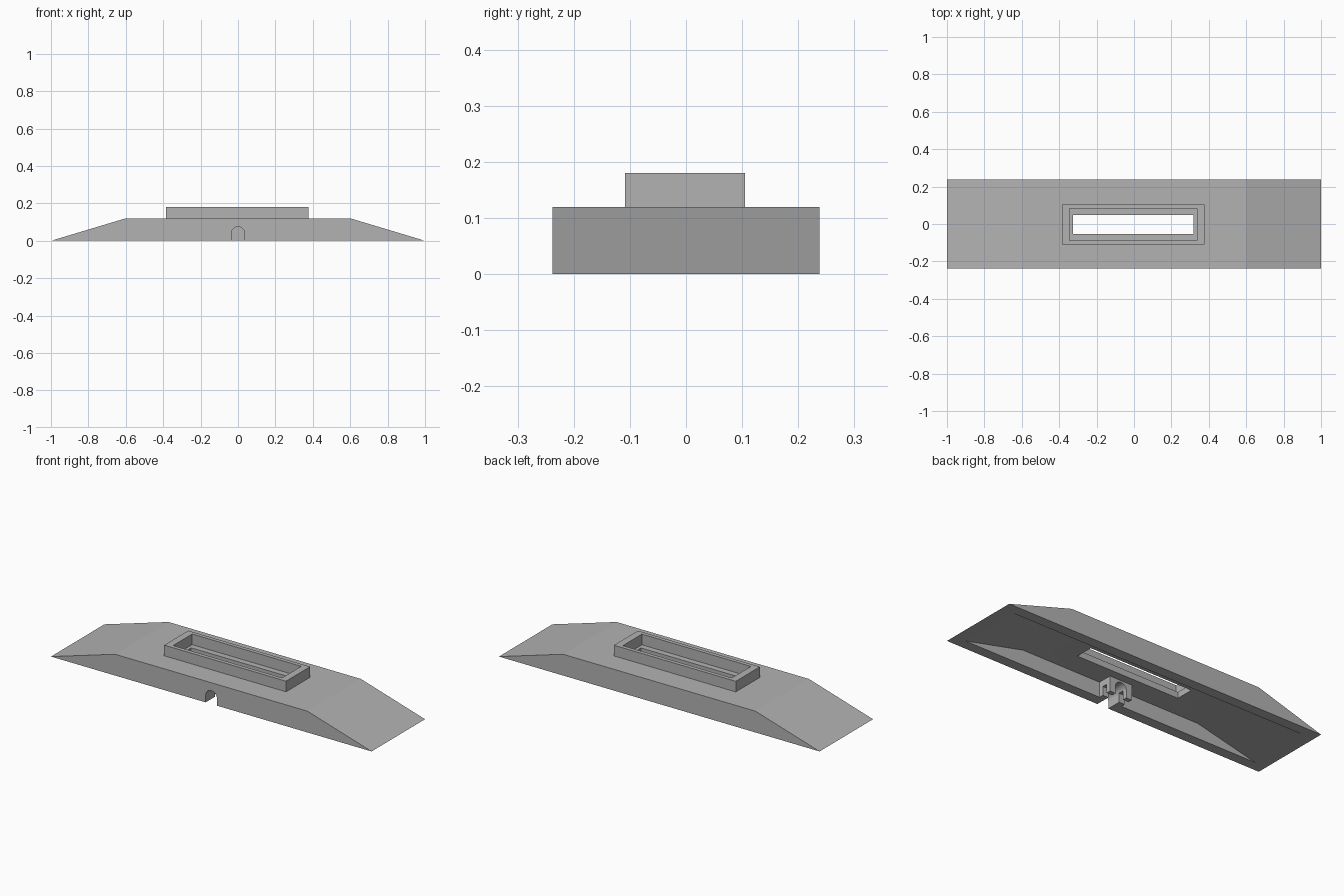
import bpy
import bmesh
import math
from mathutils import Vector

cube = bpy.data.objects.get("Cube")
if cube:
    bpy.data.objects.remove(cube, do_unlink=True)

grey = bpy.data.materials.new("plain grey")
grey.use_nodes = True
GREY = (0.45, 0.45, 0.45, 1)
grey.diffuse_color = GREY
grey.node_tree.nodes["Principled BSDF"].inputs["Base Color"].default_value = GREY


def prism(name, profile, y0, y1):
    """Extrude an x-z profile from y0 to y1."""
    bm = bmesh.new()
    face = bm.faces.new([bm.verts.new((x, y0, z)) for x, z in profile])
    new = bmesh.ops.extrude_face_region(bm, geom=[face])["geom"]
    moved = [v for v in new if isinstance(v, bmesh.types.BMVert)]
    bmesh.ops.translate(bm, verts=moved, vec=Vector((0, y1 - y0, 0)))
    bmesh.ops.recalc_face_normals(bm, faces=bm.faces)
    mesh = bpy.data.meshes.new(name)
    bm.to_mesh(mesh)
    bm.free()
    mesh.materials.append(grey)
    obj = bpy.data.objects.new(name, mesh)
    bpy.context.collection.objects.link(obj)
    return obj


def box(name, x0, x1, y0, y1, z0, z1):
    return prism(name, [(x0, z0), (x1, z0), (x1, z1), (x0, z1)], y0, y1)


def trapezoid(bottom, top, z0, z1):
    return [(-bottom, z0), (bottom, z0), (top, z1), (-top, z1)]


def combine(target, other, operation):
    """Apply one boolean and remove the helper."""
    other.hide_render = True
    mod = target.modifiers.new(other.name, "BOOLEAN")
    mod.operation = operation
    mod.solver = "EXACT"
    mod.object = other
    bpy.context.view_layer.objects.active = target
    bpy.ops.object.modifier_apply(modifier=mod.name)
    bpy.data.objects.remove(other, do_unlink=True)


# Ramped body, hollowed from underneath
body = prism("ramped_body", trapezoid(1, 0.6, 0, 0.12), -0.238, 0.238)
slope = (0.93 - 0.56) / 0.085
combine(body, prism("cavity", trapezoid(0.93 + 0.02 * slope, 0.56, -0.02, 0.085),
                    -0.18, 0.18), "DIFFERENCE")

# Raised collar with a recess and a through slot
cx, cy = -0.004, -0.002
combine(body, box("collar", cx - 0.38, cx + 0.38, cy - 0.107, cy + 0.107, 0.11, 0.18), "UNION")
combine(body, box("recess", cx - 0.34, cx + 0.34, cy - 0.085, cy + 0.085, 0.12, 0.2), "DIFFERENCE")
combine(body, box("slot", cx - 0.322, cx + 0.322, cy - 0.051, cy + 0.051, 0.05, 0.2), "DIFFERENCE")

# Cable block behind the front wall, with a cross slot for a tie
combine(body, box("cable_block", -0.07, 0.07, -0.2, -0.1, 0, 0.1), "UNION")
combine(body, box("tie_slot", -0.1, 0.1, -0.155, -0.125, -0.02, 0.05), "DIFFERENCE")

# Arched cable channel through the wall and the block
r = 0.035
arch = [(-r, -0.02), (r, -0.02)]
arch += [(r * math.cos(math.pi * i / 16), 0.04 + r * math.sin(math.pi * i / 16)) for i in range(17)]
combine(body, prism("cable_channel", arch, -0.3, -0.08), "DIFFERENCE")

bpy.ops.object.select_all(action="DESELECT")
body.select_set(True)
bpy.context.view_layer.objects.active = body
bpy.ops.object.shade_smooth_by_angle(angle=math.radians(15))
body.name = "ramped_body"
